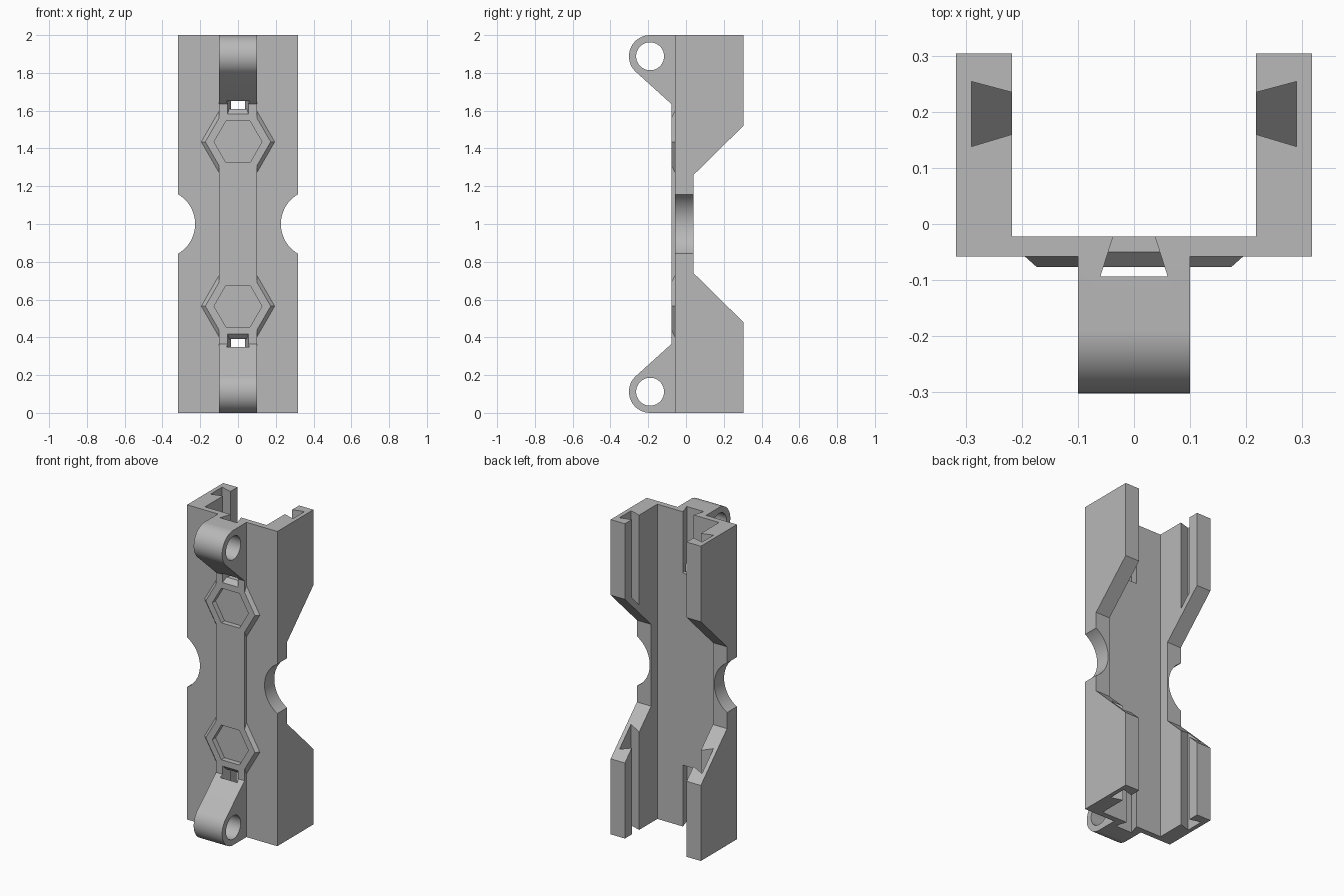
import bpy, bmesh
from math import cos, sin, pi, radians
from mathutils import Vector

cube = bpy.data.objects.get("Cube")
if cube:
    bpy.data.objects.remove(cube, do_unlink=True)

grey = bpy.data.materials.new("plain grey")
grey.use_nodes = True
grey.diffuse_color = (0.48, 0.48, 0.48, 1)
grey.node_tree.nodes["Principled BSDF"].inputs["Base Color"].default_value = grey.diffuse_color


def loft(name, start, end):
    """Closed solid between two matching loops of points."""
    bm = bmesh.new()
    a = [bm.verts.new(p) for p in start]
    b = [bm.verts.new(p) for p in end]
    bm.faces.new(a)
    bm.faces.new(b)
    for i in range(len(a)):
        j = (i + 1) % len(a)
        bm.faces.new((a[i], a[j], b[j], b[i]))
    bmesh.ops.recalc_face_normals(bm, faces=bm.faces)
    mesh = bpy.data.meshes.new(name)
    bm.to_mesh(mesh)
    bm.free()
    mesh.materials.append(grey)
    obj = bpy.data.objects.new(name, mesh)
    bpy.context.collection.objects.link(obj)
    return obj


def along_x(name, yz, x0, x1):
    return loft(name, [(x0, y, z) for y, z in yz], [(x1, y, z) for y, z in yz])


def along_y(name, xz, y0, y1):
    return loft(name, [(x, y0, z) for x, z in xz], [(x, y1, z) for x, z in xz])


def along_z(name, xy, floor, top):
    return loft(name, [(x, y, floor(y)) for x, y in xy], [(x, y, top) for x, y in xy])


def ring(cx, cy, r, n):
    return [(cx + r * cos(2 * pi * i / n), cy + r * sin(2 * pi * i / n)) for i in range(n)]


def combine(target, other, operation):
    """Boolean one solid into another, then drop the helper."""
    mod = target.modifiers.new(operation, 'BOOLEAN')
    mod.operation, mod.solver, mod.object = operation, 'EXACT', other
    bpy.context.view_layer.objects.active = target
    bpy.ops.object.modifier_apply(modifier=mod.name)
    bpy.data.objects.remove(other, do_unlink=True)


def rect(a0, b0, a1, b1):
    return [(a0, b0), (a1, b0), (a1, b1), (a0, b1)]


def flip_z(pts, upper):
    return pts if upper else [(a, 2 - b) for a, b in pts]


def mirror_z(obj):
    for v in obj.data.vertices:
        v.co.z = 2 - v.co.z
    obj.data.flip_normals()
    return obj


FRONT, RIB, W, IN = -0.058, -0.077, 0.317, 0.217

# Channel: back plate and two waisted side walls
body = along_y("channel_bracket", rect(-W, 0, W, 2), FRONT, -0.022)
wall = [(FRONT, 0), (0.304, 0), (0.304, 0.48), (0.04, 0.74),
        (0.04, 1.26), (0.304, 1.52), (0.304, 2), (FRONT, 2)]
for s in (-1, 1):
    combine(body, along_x("side_wall", wall, s * IN, s * W), 'UNION')

# Raised centre rib
combine(body, along_y("rib", rect(-0.1, 0.3, 0.1, 1.7), RIB, -0.035), 'UNION')

for upper in (True, False):
    # Hinge lug with a tangent underside
    arc = [radians(90 + 142.4 * i / 32 * 0.967) for i in range(33)]
    lug = [(-0.19 + 0.112 * cos(t), 1.888 + 0.112 * sin(t)) for t in arc]
    lug += [(RIB, 1.635), (-0.04, 1.635), (-0.04, 2)]
    combine(body, along_x("hinge_lug", flip_z(lug, upper), -0.1, 0.1), 'UNION')
    # Bevelled hexagon boss
    hz = 1.435 if upper else 0.565
    outer, inner = ring(0, hz, 0.209, 6), ring(0, hz, 0.173, 6)
    boss = loft("hex_boss", [(x, -0.045, z) for x, z in outer],
                [(x, RIB, z) for x, z in inner])
    combine(body, boss, 'UNION')

for upper in (True, False):
    # Hinge pin hole
    hole = flip_z(ring(-0.19, 1.888, 0.074, 48), upper)
    combine(body, along_x("pin_hole", hole, -0.3, 0.3), 'DIFFERENCE')
    # Hexagon nut pocket
    pocket = flip_z(ring(0, 1.435, 0.127, 6), upper)
    combine(body, along_y("nut_pocket", pocket, -0.2, -0.044), 'DIFFERENCE')
    # Central dovetail slot, with a chamfered floor toward the front
    half = lambda y: 0.03 - 0.32 * y
    for y0, y1, floor in ((-0.094, -0.045, lambda y: 1.66 + y),
                          (-0.052, -0.005, lambda y: 1.61)):
        shape = [(-half(y0), y0), (half(y0), y0), (half(y1), y1), (-half(y1), y1)]
        slot = along_z("centre_slot", shape, floor, 2.1)
        combine(body, slot if upper else mirror_z(slot), 'DIFFERENCE')

for s in (-1, 1):
    # Dovetail grooves in the walls: blind above, open through below
    groove = [(s * 0.2, 0.165), (s * 0.2, 0.23), (s * 0.29, 0.254), (s * 0.29, 0.138)]
    combine(body, along_z("upper_groove", groove, lambda y: y + 1.27, 2.1), 'DIFFERENCE')
    combine(body, along_z("lower_groove", groove, lambda y: -0.1, 0.9), 'DIFFERENCE')
    # Round waist cut-out
    cut = ring(s * 0.409, 1, 0.182, 96)
    combine(body, along_y("waist_cut", cut, -0.3, 0.2), 'DIFFERENCE')

# Smooth curves, crisp edges
for o in bpy.context.selected_objects:
    o.select_set(False)
body.select_set(True)
bpy.context.view_layer.objects.active = body
bpy.ops.object.shade_smooth_by_angle(angle=radians(25))
